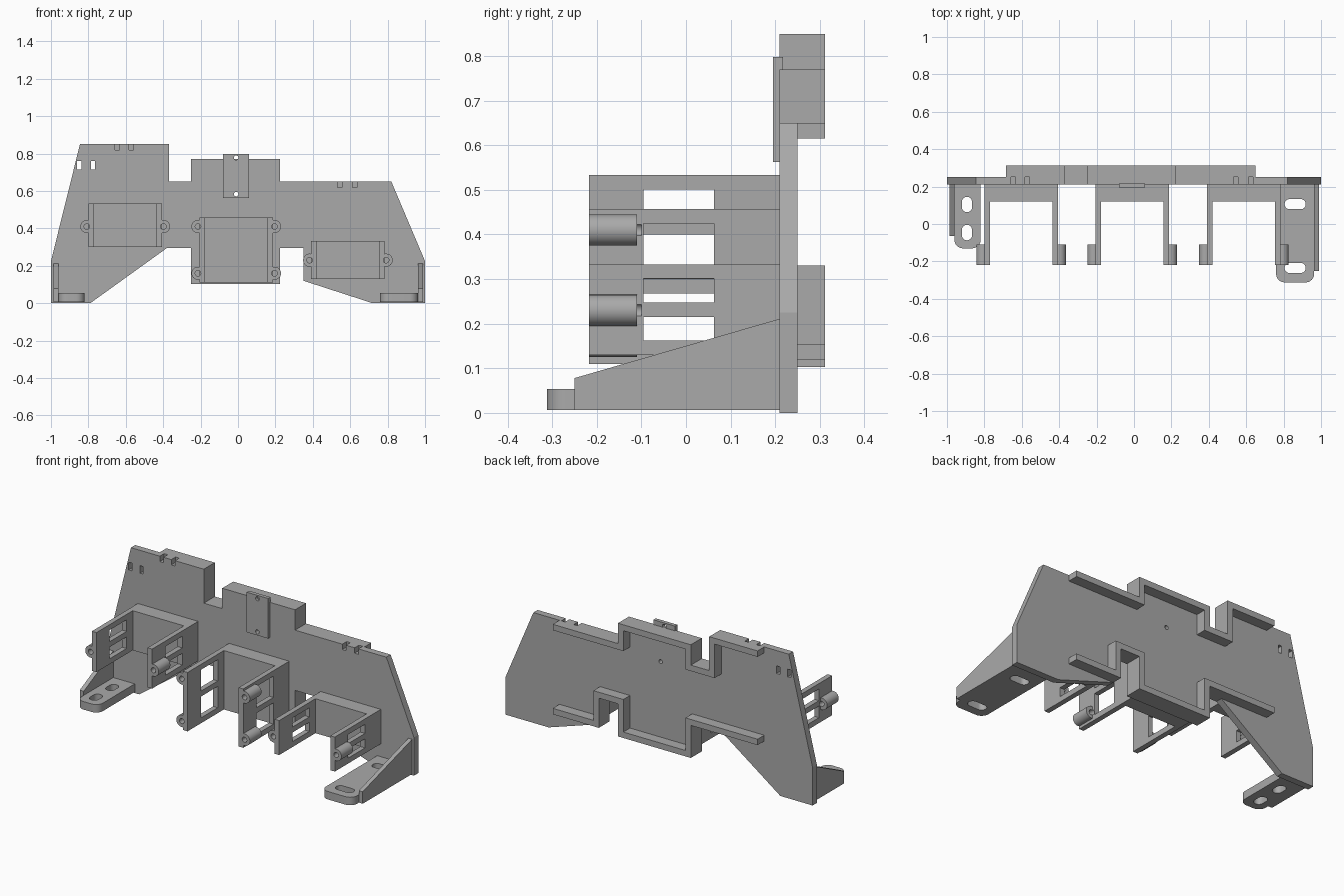
import bpy
import math
from mathutils import Vector

if "Cube" in bpy.data.objects:
    bpy.data.objects.remove(bpy.data.objects["Cube"], do_unlink=True)

grey = bpy.data.materials.new("plain grey")
grey.use_nodes = True
grey.diffuse_color = (0.4, 0.4, 0.4, 1)
grey.node_tree.nodes["Principled BSDF"].inputs["Base Color"].default_value = (0.4, 0.4, 0.4, 1)


def prism(name, pts, axis, lo, hi):
    """Extrude a flat outline along one axis."""
    place = {"x": lambda p, d: (d, p[0], p[1]),
             "y": lambda p, d: (p[0], d, p[1]),
             "z": lambda p, d: (p[0], p[1], d)}[axis]
    n = len(pts)
    verts = [place(p, d) for d in (lo, hi) for p in pts]
    faces = [list(range(n))[::-1], list(range(n, 2 * n))]
    faces += [[i, (i + 1) % n, n + (i + 1) % n, n + i] for i in range(n)]
    # keep the normals pointing outward whatever the outline's direction
    area = sum(pts[i - 1][0] * pts[i][1] - pts[i][0] * pts[i - 1][1] for i in range(n))
    if (area < 0) != (axis == "y"):
        faces = [f[::-1] for f in faces]
    mesh = bpy.data.meshes.new(name)
    mesh.from_pydata(verts, [], faces)
    mesh.materials.append(grey)
    obj = bpy.data.objects.new(name, mesh)
    bpy.context.collection.objects.link(obj)
    return obj


def rect(a0, a1, b0, b1):
    return [(a0, b0), (a1, b0), (a1, b1), (a0, b1)]


def circle(a, b, r, n=32):
    return [(a + r * math.cos(2 * math.pi * i / n), b + r * math.sin(2 * math.pi * i / n))
            for i in range(n)]


def rounded(a0, a1, b0, b1, r, front_only=False, n=8):
    """Rectangle with rounded corners."""
    pts = []
    corners = [(a0, b0, 1, 1, 2), (a1, b0, -1, 1, 3), (a1, b1, -1, -1, 0), (a0, b1, 1, -1, 1)]
    for a, b, sa, sb, quarter in corners:
        if front_only and sb < 0:
            pts.append((a, b))
            continue
        for i in range(n + 1):
            t = (quarter + i / n) * math.pi / 2
            pts.append((a + sa * r + r * math.cos(t), b + sb * r + r * math.sin(t)))
    return pts


def boolean(target, tools, operation="DIFFERENCE"):
    """Apply each tool solid to the target, then remove it."""
    for tool in tools:
        tool.hide_render = True
        mod = target.modifiers.new("cut", "BOOLEAN")
        mod.operation = operation
        mod.solver = "EXACT"
        mod.object = tool
        bpy.context.view_layer.objects.active = target
        bpy.ops.object.modifier_apply(modifier=mod.name)
        bpy.data.objects.remove(tool, do_unlink=True)


def smooth(obj):
    bpy.ops.object.select_all(action="DESELECT")
    obj.select_set(True)
    bpy.context.view_layer.objects.active = obj
    bpy.ops.object.shade_smooth_by_angle(angle=math.radians(30))


FRONT, BACK = 0.21, 0.25

# Upper and lower stepped edges, shared by the panel and its rails
top_steps = [(-0.37, 0.85), (-0.37, 0.65), (-0.25, 0.65), (-0.25, 0.77),
             (0.225, 0.77), (0.225, 0.65)]
low_steps = [(-0.25, 0.295), (-0.25, 0.103), (0.225, 0.103), (0.225, 0.295),
             (0.35, 0.295), (0.35, 0.12)]

# Main panel
outline = ([(-1, 0), (-0.79, 0), (-0.38, 0.295)] + low_steps
           + [(0.72, 0), (1, 0), (1, 0.225), (0.82, 0.65)] + top_steps[::-1]
           + [(-0.845, 0.85), (-1, 0.225)])
panel = prism("main_panel", outline, "y", FRONT, BACK)
cutters = [prism("slot", rect(x, x + 0.022, 0.715, 0.76), "y", 0.1, 0.4) for x in (-0.86, -0.787)]
for x, z in ((-0.645, 0.85), (-0.57, 0.85), (0.545, 0.65), (0.625, 0.65)):
    cutters.append(prism("notch", rect(x - 0.012, x + 0.012, z - 0.032, z + 0.05), "y", 0.1, 0.4))
cutters.append(prism("hole", circle(-0.01, 0.583, 0.012), "y", 0.1, 0.4))
boolean(panel, cutters)


def rail(name, path, thick):
    """Stepped strip along the panel edge, behind it."""
    pts = [Vector(p) for p in path]
    normals = []
    for a, b in zip(pts, pts[1:]):
        d = (b - a).normalized()
        normals.append(Vector((d.y, -d.x)) * thick)
    inner = []
    for i, p in enumerate(pts):
        if i in (0, len(pts) - 1):
            inner.append(p + normals[min(i, len(normals) - 1)])
        else:
            inner.append(p + normals[i - 1] + normals[i])
    prism(name, [tuple(p) for p in pts + inner[::-1]], "y", BACK, 0.312)


rail("upper_rail", [(-0.685, 0.85)] + top_steps + [(0.65, 0.65)], 0.035)
rail("lower_rail", [(-0.685, 0.295)] + low_steps + [(0.65, 0.12)], -0.035)

# Small mounting tab
tab = prism("mounting_tab", rect(-0.08, 0.06, 0.562, 0.798), "y", 0.195, 0.217)
boolean(tab, [prism("hole", circle(-0.01, z, 0.012), "y", 0.1, 0.3) for z in (0.583, 0.778)])


def bracket(name, x0, z0, z1, peg_heights):
    """U-shaped holder with windowed arms and drilled pegs."""
    x1, wall, tip, frame = x0 + 0.393, 0.03, -0.218, 0.032
    profile = [(x0, FRONT), (x0, tip), (x0 + wall, tip), (x0 + wall, 0.12),
               (x1 - wall, 0.12), (x1 - wall, tip), (x1, tip), (x1, FRONT)]
    body = prism(name, profile, "z", z0, z1)
    spots = [(x, z) for x in (x0 - 0.008, x1 + 0.008) for z in peg_heights]
    boolean(body, [prism("peg", circle(x, z, 0.035), "y", tip, -0.11) for x, z in spots], "UNION")
    mid = (z0 + z1) / 2
    windows = [(z0 + frame, mid - frame / 2), (mid + frame / 2, z1 - frame)]
    cuts = [prism("window", rect(-0.095, 0.063, a, b), "x", x0 - 0.1, x1 + 0.1) for a, b in windows]
    cuts += [prism("bore", circle(x, z, 0.015, 24), "y", -0.3, -0.1) for x, z in spots]
    boolean(body, cuts)
    smooth(body)


bracket("right_bracket", -0.80, 0.30, 0.533, [0.41])
bracket("middle_bracket", -0.206, 0.11, 0.457, [0.41, 0.16])
bracket("left_bracket", 0.391, 0.13, 0.333, [0.23])


def foot(side, x0, x1, y0, slots, gusset_x, gusset_y):
    """Slotted base foot with a sloping gusset beside it."""
    base = prism(side + "_foot", rounded(x0, x1, y0, FRONT, 0.045, True), "z", 0.007, 0.054)
    boolean(base, [prism("slot", rounded(*s, 0.0265), "z", -0.1, 0.2) for s in slots])
    smooth(base)
    slope = [(FRONT, 0.007), (gusset_y, 0.007), (gusset_y, 0.078), (FRONT, 0.211)]
    prism(side + "_gusset", slope, "x", *gusset_x)


foot("right", -0.96, -0.82, -0.13,
     [(-0.92, -0.866, 0.063, 0.145), (-0.92, -0.866, -0.087, -0.005)], (-0.986, -0.96), -0.065)
foot("left", 0.76, 0.963, -0.312,
     [(0.805, 0.918, 0.079, 0.133), (0.805, 0.918, -0.262, -0.208)], (0.963, 0.988), -0.25)
